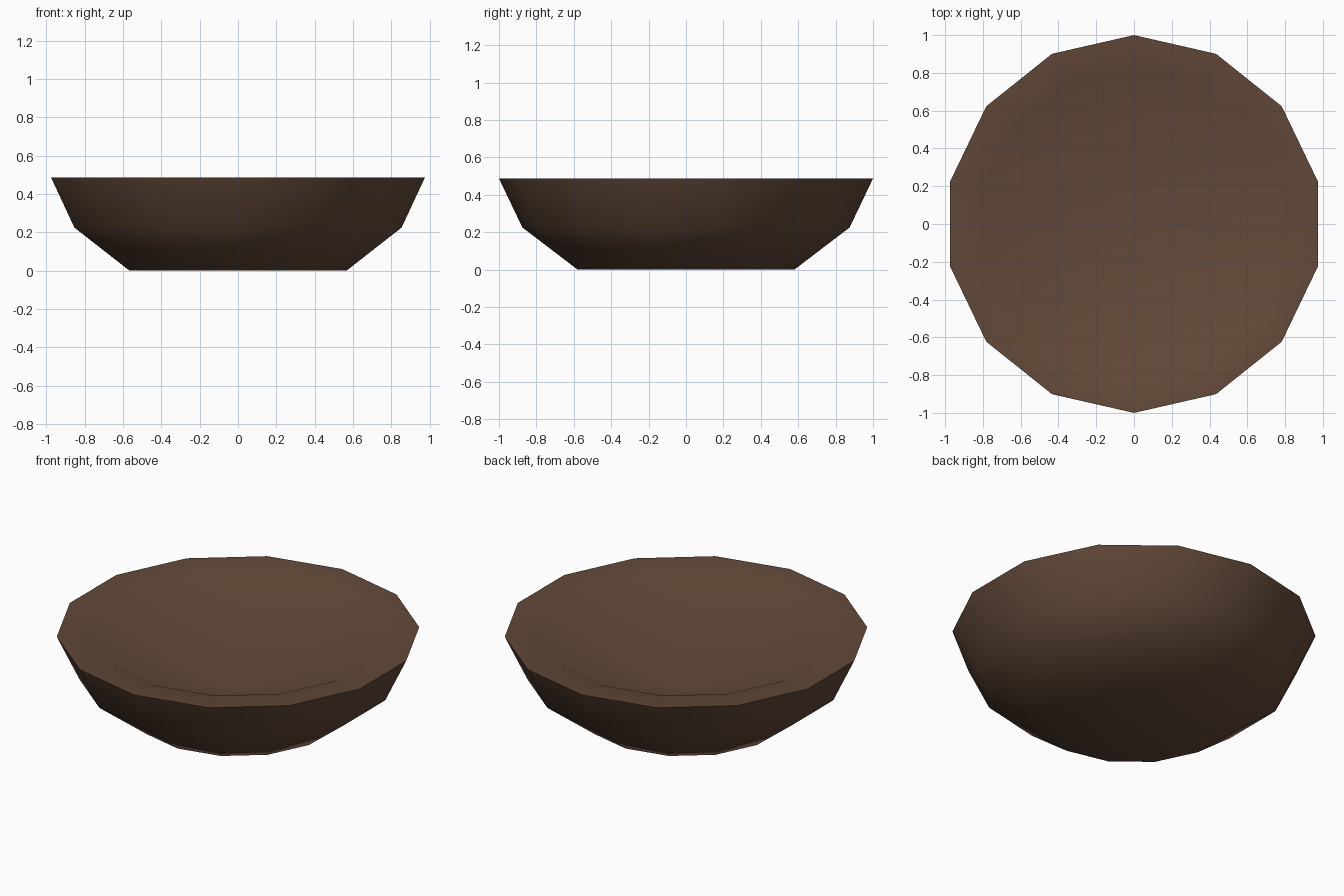
import bpy, bmesh, math

if "Cube" in bpy.data.objects:
    bpy.data.objects.remove(bpy.data.objects["Cube"])

SIDES = 14

# Dark wood colour
wood = bpy.data.materials.new("dark brown wood")
wood.diffuse_color = (0.122, 0.067, 0.040, 1.0)
wood.use_nodes = True
wood.node_tree.nodes["Principled BSDF"].inputs["Base Color"].default_value = wood.diffuse_color

# Bowl profile (radius, height): outer wall upwards, broad rim, shallow hollow
profile = [(0.58, 0.0), (0.875, 0.225), (1.0, 0.487), (0.82, 0.477)]
FLOOR_Z = 0.13

bm = bmesh.new()


def ring(r, z):
    step = 2 * math.pi / SIDES
    return [bm.verts.new((r * math.cos(math.pi / 2 + i * step),
                          r * math.sin(math.pi / 2 + i * step), z))
            for i in range(SIDES)]


rings = [ring(r, z) for r, z in profile]
for low, high in zip(rings, rings[1:]):
    for i in range(SIDES):
        j = (i + 1) % SIDES
        bm.faces.new((low[i], low[j], high[j], high[i]))

# Flat foot and conical hollow
bm.faces.new(rings[0][::-1])
centre = bm.verts.new((0, 0, FLOOR_Z))
for i in range(SIDES):
    bm.faces.new((rings[-1][i], rings[-1][(i + 1) % SIDES], centre))
bmesh.ops.recalc_face_normals(bm, faces=bm.faces[:])

mesh = bpy.data.meshes.new("bowl")
bm.to_mesh(mesh)
bm.free()
mesh.materials.append(wood)
bowl = bpy.data.objects.new("bowl", mesh)
bpy.context.collection.objects.link(bowl)

# Smooth body with a crisp outer rim
bpy.context.view_layer.objects.active = bowl
bowl.select_set(True)
bpy.ops.object.shade_smooth_by_angle(angle=math.radians(60))
